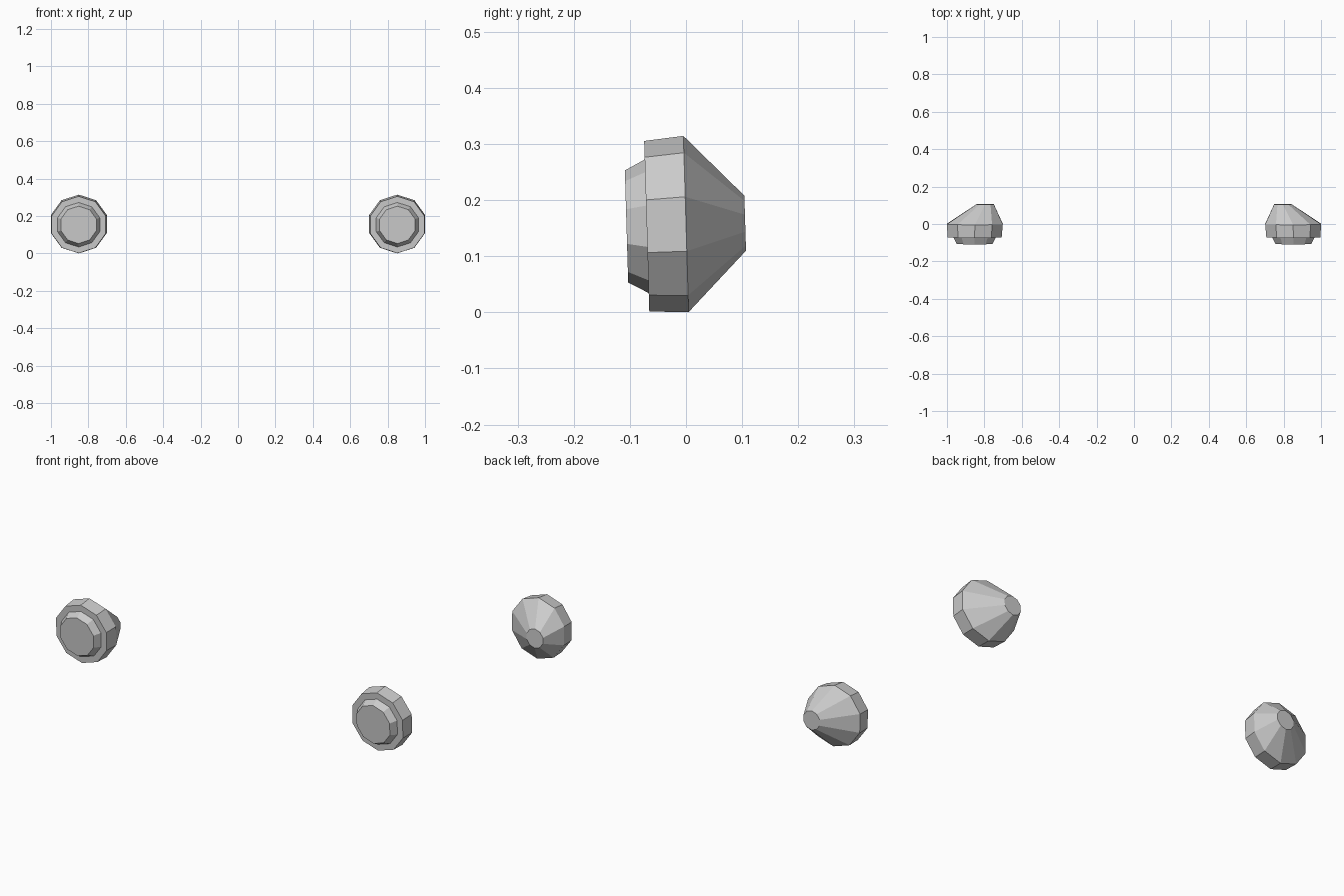
import bpy, bmesh
from math import sin, cos, pi

if "Cube" in bpy.data.objects:
    bpy.data.objects.remove(bpy.data.objects["Cube"])

SIDES = 10


def loft(name, rings, cap_first=False, cap_last=False):
    """Loft tilted ten-sided rings (x, y, z, radius, tilt), back to front, mirrored across x."""
    bm = bmesh.new()
    loops = []
    for x, y, z, r, tilt in rings:
        loop = []
        for i in range(SIDES):
            a = 2 * pi * i / SIDES
            dx, dz = r * sin(a), r * cos(a)
            loop.append(bm.verts.new((x + dx, y - tilt * dz, z + dz)))
        loops.append(loop)
    for a, b in zip(loops, loops[1:]):
        for i in range(SIDES):
            j = (i + 1) % SIDES
            bm.faces.new((a[i], b[i], b[j], a[j]))
    if cap_first:
        bm.faces.new(loops[0])
    if cap_last:
        bm.faces.new(loops[-1][::-1])
    mesh = bpy.data.meshes.new(name)
    bm.to_mesh(mesh)
    bm.free()
    obj = bpy.data.objects.new(name, mesh)
    bpy.context.collection.objects.link(obj)
    mod = obj.modifiers.new("mirror", 'MIRROR')
    mod.use_axis[0] = True
    mod.use_mirror_merge = False
    return obj


# Lamp housing: skewed cone at the back, rim band, flat front ring
loft("lamp_housing", [
    (0.796, 0.1055, 0.159, 0.049, 0.03),
    (0.851, 0.000, 0.1575, 0.157, 0.03),
    (0.852, -0.070, 0.1535, 0.152, 0.03),
    (0.852, -0.070, 0.1535, 0.119, 0.03),
], cap_first=True)

# Lens: short tapered glass on the front
loft("lamp_lens", [
    (0.852, -0.070, 0.1535, 0.119, 0.03),
    (0.852, -0.106, 0.153, 0.100, 0.03),
], cap_last=True)
